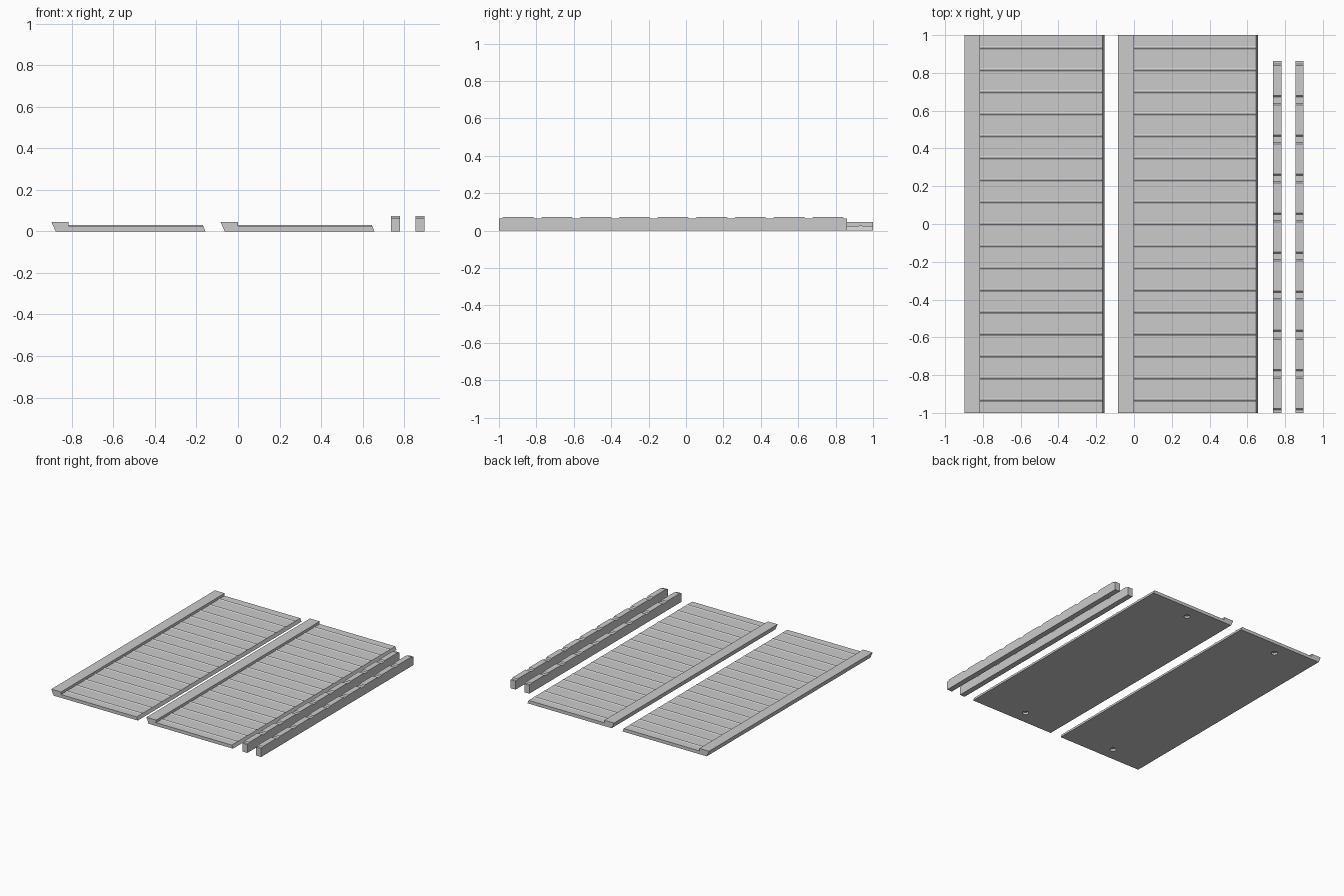
import bpy, bmesh

if "Cube" in bpy.data.objects:
    bpy.data.objects.remove(bpy.data.objects["Cube"])

grey = bpy.data.materials.new("plain grey")
grey.diffuse_color = (0.6, 0.6, 0.6, 1)
grey.use_nodes = True
grey.node_tree.nodes["Principled BSDF"].inputs["Base Color"].default_value = grey.diffuse_color


def make_object(name, bm):
    bmesh.ops.recalc_face_normals(bm, faces=bm.faces)
    me = bpy.data.meshes.new(name)
    bm.to_mesh(me)
    bm.free()
    me.materials.append(grey)
    ob = bpy.data.objects.new(name, me)
    bpy.context.collection.objects.link(ob)
    return ob


def prism(bm, start, end):
    """Solid between two matching outlines."""
    a = [bm.verts.new(p) for p in start]
    b = [bm.verts.new(p) for p in end]
    bm.faces.new(a)
    bm.faces.new(b[::-1])
    for i in range(len(a)):
        j = (i + 1) % len(a)
        bm.faces.new((a[i], a[j], b[j], b[i]))


# Panel cross-section (x from its left edge, z)
SECTION = [(0.02, 0), (0.741, 0), (0.731, 0.025), (0.083, 0.025),
           (0.083, 0.045), (0, 0.045)]
BOARD_STEP = 0.1166

for side, x0 in (("left", -0.898), ("right", -0.084)):
    # Flat panel with a raised, undercut lip
    bm = bmesh.new()
    prism(bm, [(x0 + x, -1, z) for x, z in SECTION],
          [(x0 + x, 1, z) for x, z in SECTION])
    panel = make_object(side + "_panel", bm)

    # Round sockets in the underside
    for end in (-0.895, 0.895):
        bpy.ops.mesh.primitive_cylinder_add(
            vertices=24, radius=0.022, depth=0.03, location=(x0 + 0.342, end, 0))
        cutter = bpy.context.object
        cutter.name = side + "_socket_cutter"
        cutter.data.materials.append(grey)
        cutter.hide_render = True
        cutter.hide_set(True)
        mod = panel.modifiers.new("socket", 'BOOLEAN')
        mod.operation = 'DIFFERENCE'
        mod.solver = 'EXACT'
        mod.object = cutter

    # Thin pointed ridges across the panel
    bm = bmesh.new()
    for k in range(-8, 9):
        y = k * BOARD_STEP
        tri = [(y - 0.009, 0.025), (y + 0.009, 0.025), (y, 0.031)]
        prism(bm, [(x0 + 0.083, b, c) for b, c in tri],
              [(x0 + 0.731 - (c - 0.025) * 0.4, b, c) for b, c in tri])
    make_object(side + "_ridges", bm)

# Two rails with shallow sloped teeth along the top
LOW, HIGH, TEETH = 0.065, 0.073, 9
LENGTH = 1.862
pitch = LENGTH / TEETH
outline = [(-1, 0), (-1, LOW)]
for k in range(TEETH):
    a, b = -1 + k * pitch, -1 + (k + 1) * pitch
    outline += [(a + 0.016, LOW), (a + 0.024, HIGH),
                (b - 0.024, HIGH), (b - 0.016, LOW)]
outline += [(-1 + LENGTH, LOW), (-1 + LENGTH, 0)]

for name, xa, xb in (("inner_rail", 0.737, 0.780), ("outer_rail", 0.855, 0.898)):
    bm = bmesh.new()
    prism(bm, [(xa, y, z) for y, z in outline], [(xb, y, z) for y, z in outline])
    make_object(name, bm)
